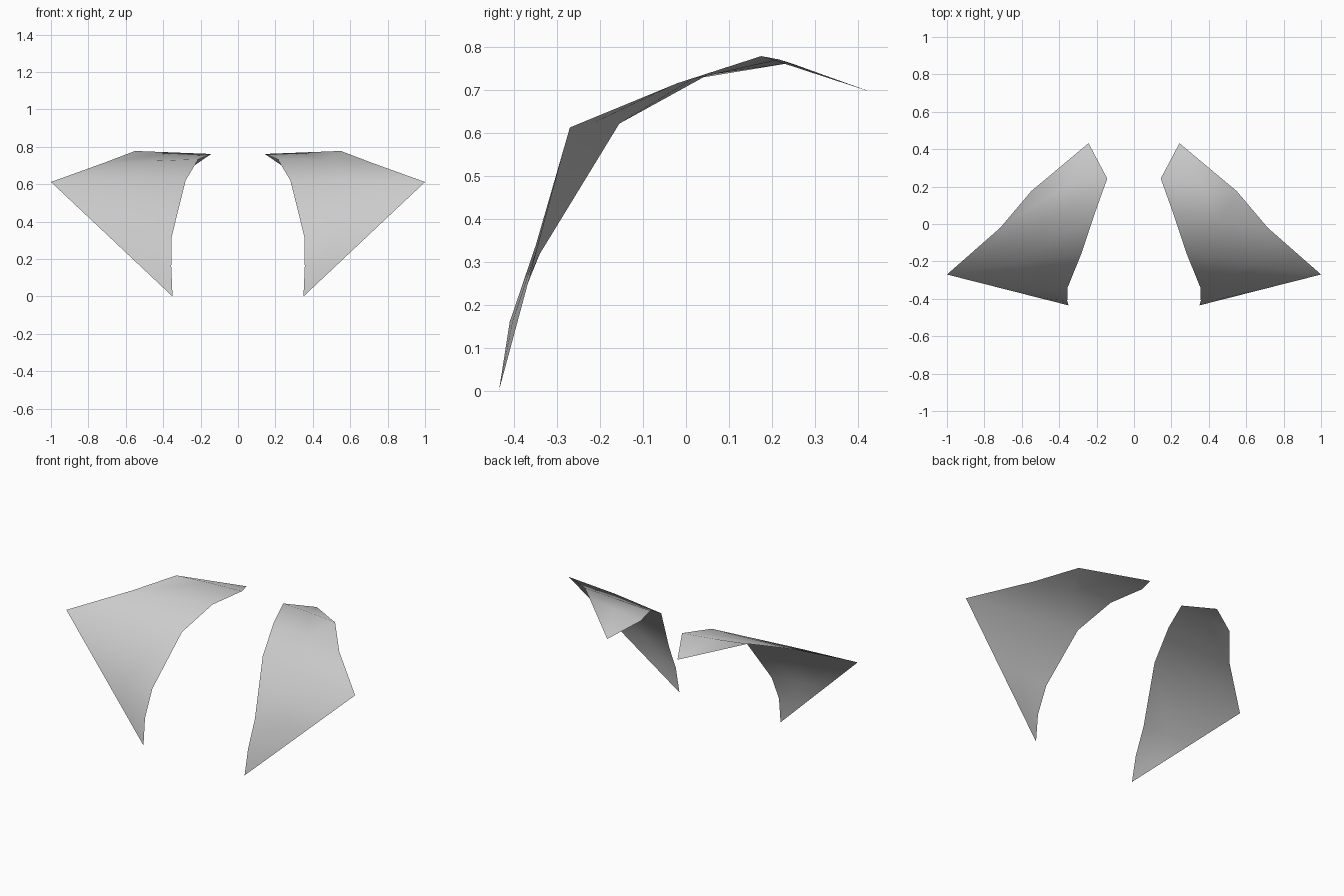
import bpy
import bmesh
from mathutils import Vector

if "Cube" in bpy.data.objects:
    bpy.data.objects.remove(bpy.data.objects["Cube"])

# Single flat colour
grey = bpy.data.materials.new("light grey")
grey.diffuse_color = (0.6, 0.6, 0.6, 1)
grey.use_nodes = True
grey.node_tree.nodes["Principled BSDF"].inputs["Base Color"].default_value = grey.diffuse_color

bottom_tip = Vector((0.35, -0.435, 0.0))
corner = Vector((1.0, -0.27, 0.612))
back_tip = Vector((0.243, 0.432, 0.694))

# Rows across the panel from bottom to back: inner edge, outer edge, bulge of the middle
rows = [
    ((0.357, -0.41, 0.16), bottom_tip.lerp(corner, 0.27), (0, -0.003, 0)),
    ((0.355, -0.34, 0.318), bottom_tip.lerp(corner, 0.56), (0, -0.008, 0.008)),
    ((0.28, -0.155, 0.621), corner, (0, -0.005, 0.005)),
    ((0.212, 0.05, 0.734), (0.715, -0.02, 0.715), (0, 0, 0)),
    ((0.143, 0.243, 0.762), (0.55, 0.175, 0.778), (0, 0.008, 0)),
]


def build_panel(name, side):
    """Curved sheet: a strip of quads closed by a triangle fan at each tip."""
    bm = bmesh.new()

    def vert(p):
        return bm.verts.new((side * p[0], p[1], p[2]))

    def face(*verts):
        f = bm.faces.new(verts if side > 0 else verts[::-1])
        f.smooth = True

    first, last = vert(bottom_tip), vert(back_tip)
    grid = []
    for inner, outer, bulge in rows:
        a, b = Vector(inner), Vector(outer)
        grid.append([vert(a), vert(a.lerp(b, 0.5) + Vector(bulge)), vert(b)])
    for c in range(2):
        face(first, grid[0][c + 1], grid[0][c])
        for lo, hi in zip(grid, grid[1:]):
            face(lo[c], lo[c + 1], hi[c + 1], hi[c])
        face(grid[-1][c], grid[-1][c + 1], last)

    mesh = bpy.data.meshes.new(name)
    bm.to_mesh(mesh)
    bm.free()
    mesh.materials.append(grey)
    bpy.context.collection.objects.link(bpy.data.objects.new(name, mesh))


# Matching left and right panels
build_panel("right_panel", 1)
build_panel("left_panel", -1)
